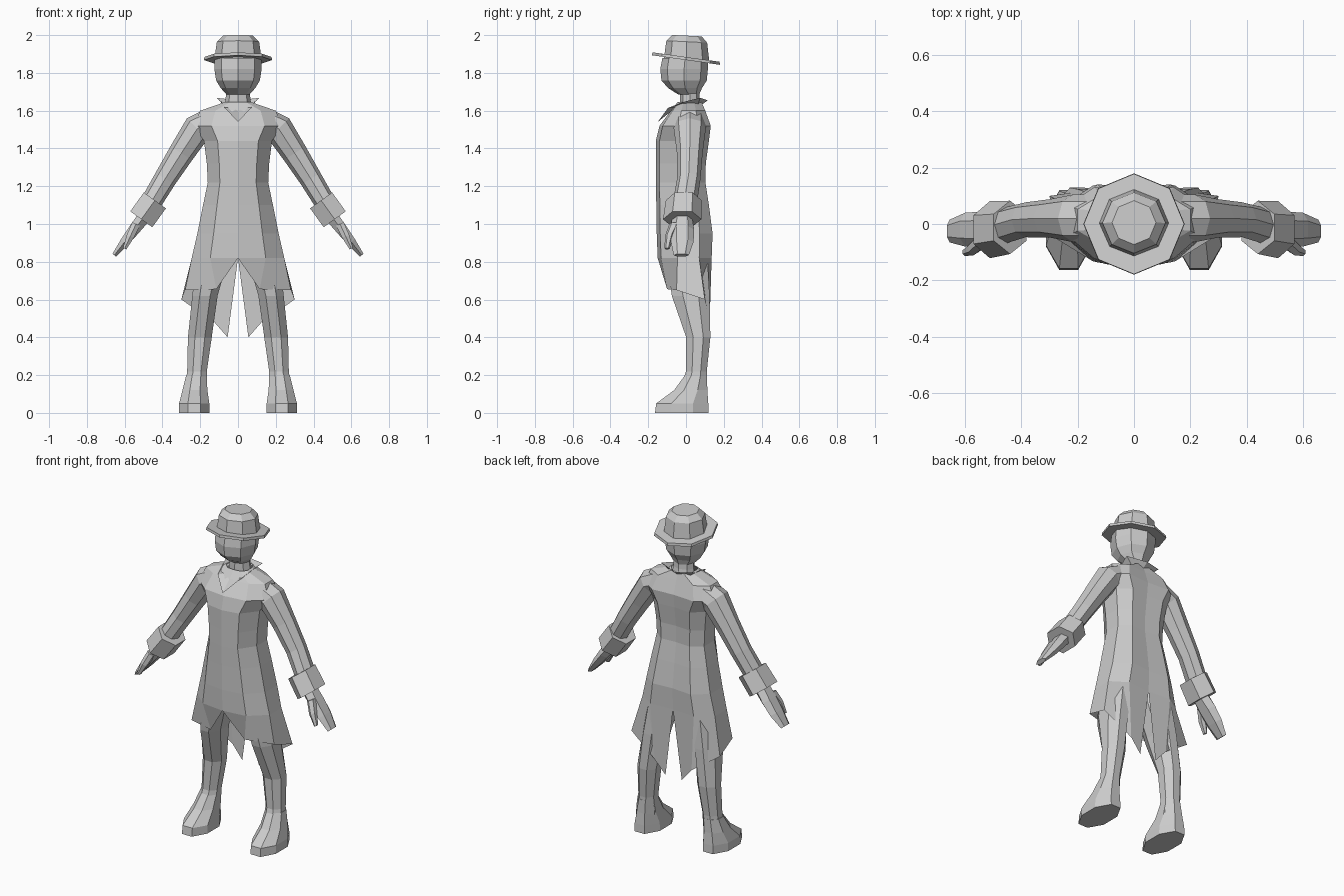
import bpy, math
from mathutils import Vector

if "Cube" in bpy.data.objects:
    bpy.data.objects.remove(bpy.data.objects["Cube"])

grey = bpy.data.materials.new("light grey")
grey.diffuse_color = (0.6, 0.6, 0.6, 1)
grey.use_nodes = True
grey.node_tree.nodes["Principled BSDF"].inputs["Base Color"].default_value = grey.diffuse_color


def make(name, verts, faces, mirror=False):
    mesh = bpy.data.meshes.new(name)
    mesh.from_pydata([tuple(v) for v in verts], [], faces)
    mesh.materials.append(grey)
    ob = bpy.data.objects.new(name, mesh)
    bpy.context.collection.objects.link(ob)
    if mirror:
        ob.modifiers.new("mirror", 'MIRROR')
    return ob


def ring(center, u, v, n, turn=0.0):
    """n-sided loop spanned by the half-axis vectors u and v."""
    pts = []
    for i in range(n):
        a = 2 * math.pi * (i + turn) / n
        pts.append(Vector(center) + Vector(u) * math.cos(a) + Vector(v) * math.sin(a))
    return pts


def loft(name, rings, mirror=False, caps=True):
    n = len(rings[0])
    faces = [(k * n + i, k * n + (i + 1) % n, (k + 1) * n + (i + 1) % n, (k + 1) * n + i)
             for k in range(len(rings) - 1) for i in range(n)]
    if caps:
        faces += [tuple(reversed(range(n))), tuple(range((len(rings) - 1) * n, len(rings) * n))]
    return make(name, [p for r in rings for p in r], faces, mirror)


def upright(name, rows, n=8, turn=0.0, mirror=False, tilt=0.0):
    """Rows of z, centre x, centre y, half width, half depth; tilt lowers the back."""
    f = 1 / math.cos(math.pi / n) if turn else 1
    return loft(name, [ring((x, y, z), (rx * f, 0, 0), (0, ry * f, -tilt * ry * f), n, turn)
                       for z, x, y, rx, ry in rows], mirror)


def limb(name, rows, n, turn=0.5):
    """Rows of x, y, z, half thickness in the xz plane, half depth in y."""
    rings = []
    for k, (x, y, z, a, b) in enumerate(rows):
        p, q = rows[max(k - 1, 0)], rows[min(k + 1, len(rows) - 1)]
        d = Vector((q[0] - p[0], 0, q[2] - p[2])).normalized()
        f = 1 / math.cos(math.pi / n) if turn else 1
        rings.append(ring((x, y, z), (-d.z * a * f, 0, d.x * a * f), (0, b * f, 0), n, turn))
    return loft(name, rings, True)


# Hat: tilted brim and tapered crown
upright("hat_brim", [(1.868, 0, 0, .18, .18), (1.884, 0, 0, .178, .178)], tilt=.14)
upright("hat_crown", [(1.87, 0, .003, .125, .12), (1.965, 0, .004, .112, .108),
                      (1.997, 0, .005, .078, .078)], tilt=.05)

# Head and neck
upright("head", [(1.685, 0, .015, .06, .055), (1.72, 0, -.005, .092, .09),
                 (1.76, 0, -.01, .116, .12), (1.82, 0, -.01, .125, .126),
                 (1.88, 0, -.005, .123, .12)])
upright("neck", [(1.60, 0, .025, .075, .06), (1.66, 0, .02, .066, .052),
                 (1.70, 0, .02, .062, .05)])

# Coat: half shell, columns run from front centre round to back centre
rows = [(1.645, .07, -.045, .085), (1.60, .20, -.08, .105), (1.52, .235, -.14, .135),
        (1.44, .18, -.16, .125), (1.32, .165, -.16, .108), (1.22, .16, -.16, .106),
        (1.10, .185, -.157, .125), (.95, .215, -.155, .145), (.82, .245, -.15, .14)]
verts, faces = [], []
for z, w, yf, yb in rows:
    verts += [(0, yf, z), (.6 * w, yf * .88, z), (w, yf * .3, z),
              (w, yb * .5, z), (.6 * w, yb * .97, z), (0, yb * .9, z)]
for k in range(len(rows) - 1):
    for i in range(5):
        a = k * 6 + i
        faces.append((a, a + 6, a + 7, a + 1))
# Hem with a front vent and a pointed, split tail
h, last = len(verts), (len(rows) - 1) * 6
verts += [(.115, -.10, .655), (.28, -.05, .65), (.30, .10, .60), (.125, .125, .48), (.055, .12, .40)]
faces.append((last, h, last + 1))
for i in range(4):
    faces.append((last + 1 + i, h + i, h + i + 1, last + 2 + i))
make("coat", verts, faces, True)

# Collar: upturned band ending in lapels that meet at the chest
low = [(0, .075, 1.625), (.06, .06, 1.625), (.078, 0, 1.625), (.045, -.055, 1.615), (0, -.085, 1.60)]
top = [(0, .115, 1.655), (.115, .075, 1.668), (.095, 0, 1.65), (.07, -.095, 1.615), (0, -.15, 1.54)]
make("collar", low + top, [(i, i + 1, i + 6, i + 5) for i in range(4)], True)

# Sleeves, cuffs and hands
limb("sleeve", [(.13, .02, 1.545, .075, .085), (.215, .02, 1.505, .078, .085),
                (.30, .02, 1.375, .068, .068), (.385, .015, 1.24, .06, .062),
                (.475, -.01, 1.09, .055, .065)], 8, 0)
limb("cuff", [(.44, -.012, 1.125, .072, .082), (.512, -.02, 1.025, .072, .088)], 6)
limb("hand", [(.495, -.02, 1.04, .035, .045), (.55, -.02, .97, .03, .055),
              (.60, -.02, .905, .024, .052), (.655, -.025, .835, .012, .035)], 6)
limb("thumb", [(.54, -.06, 1.00, .022, .025), (.57, -.088, .935, .02, .02),
               (.60, -.10, .87, .01, .012)], 6)

# Legs and shoes
upright("leg", [(.10, .225, .035, .06, .075), (.22, .217, .055, .052, .055),
                (.40, .202, .065, .063, .064), (.62, .175, .025, .067, .10),
                (.88, .125, .0, .09, .11)], turn=.5, mirror=True)
upright("shoe", [(0, .232, -.022, .08, .142), (.05, .232, -.02, .08, .138),
                 (.12, .228, .025, .066, .088), (.20, .22, .053, .054, .058)],
        turn=.5, mirror=True)
